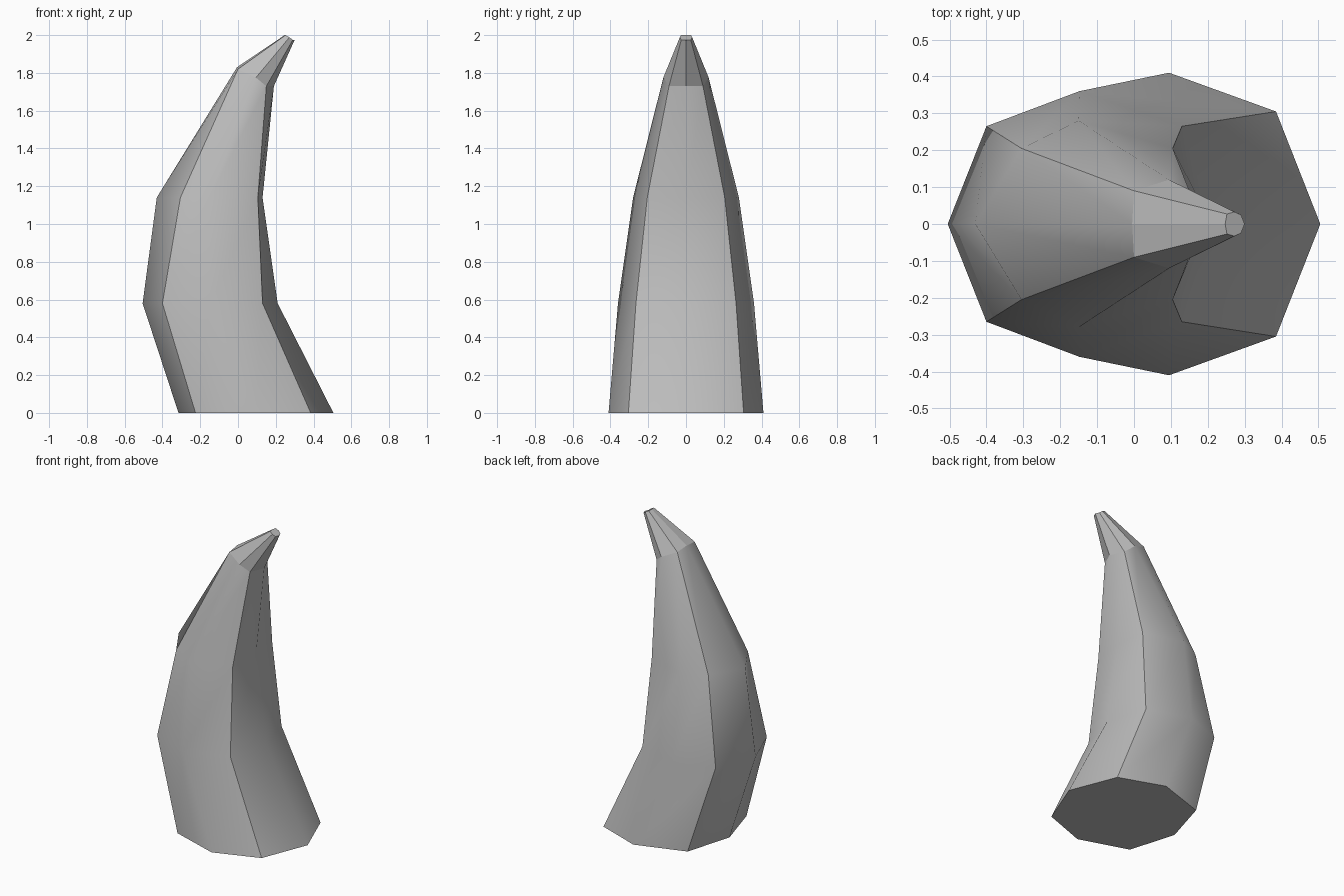
import bpy
import bmesh
import math

cube = bpy.data.objects.get("Cube")
if cube:
    bpy.data.objects.remove(cube)

# Half cross-sections (x, y, z) from the inner curve round to the outer curve
SECTIONS = [
    [(.505, 0, 0), (.385, .305, 0), (.095, .41, 0), (-.225, .305, 0), (-.315, 0, 0)],
    [(.21, 0, .58), (.13, .265, .58), (-.148, .36, .58), (-.4, .265, .58), (-.505, 0, .58)],
    [(.13, 0, 1.14), (.105, .205, 1.14), (-.15, .28, 1.14), (-.305, .205, 1.14), (-.43, 0, 1.14)],
    [(.19, 0, 1.73), (.15, .09, 1.73), (.095, .12, 1.775), (0, .09, 1.82), (-.005, 0, 1.83)],
    [(.3, 0, 1.975), (.29, .025, 1.975), (.272, .033, 1.988), (.252, .027, 2), (.247, 0, 2)],
]

ivory = bpy.data.materials.new("horn grey")
ivory.use_nodes = True
ivory.diffuse_color = (.5, .5, .5, 1)
ivory.node_tree.nodes["Principled BSDF"].inputs["Base Color"].default_value = (.5, .5, .5, 1)

# Loft the eight-sided sections into a curved horn
bm = bmesh.new()
rings = []
for half in SECTIONS:
    points = half + [(x, -y, z) for x, y, z in half[-2:0:-1]]
    rings.append([bm.verts.new(p) for p in points])
for level, (low, high) in enumerate(zip(rings, rings[1:])):
    for i in range(len(low)):
        j = (i + 1) % len(low)
        face = bm.faces.new((low[i], low[j], high[j], high[i]))
        face.smooth = level < len(rings) - 2   # the tip is faceted
bm.faces.new(rings[0][::-1])
bm.faces.new(rings[-1])
bmesh.ops.recalc_face_normals(bm, faces=bm.faces[:])

# Keep the corner ridges, the base rim and the tip crisp
for edge in bm.edges:
    crisp = edge.calc_face_angle(0) > math.radians(60)
    edge.smooth = not (crisp or any(not f.smooth for f in edge.link_faces))
for low, high in zip(rings, rings[1:]):
    for i in (1, 3, 5, 7):
        bm.edges.get((low[i], high[i])).smooth = False

mesh = bpy.data.meshes.new("horn")
bm.to_mesh(mesh)
bm.free()
mesh.materials.append(ivory)
horn = bpy.data.objects.new("horn", mesh)
bpy.context.collection.objects.link(horn)
